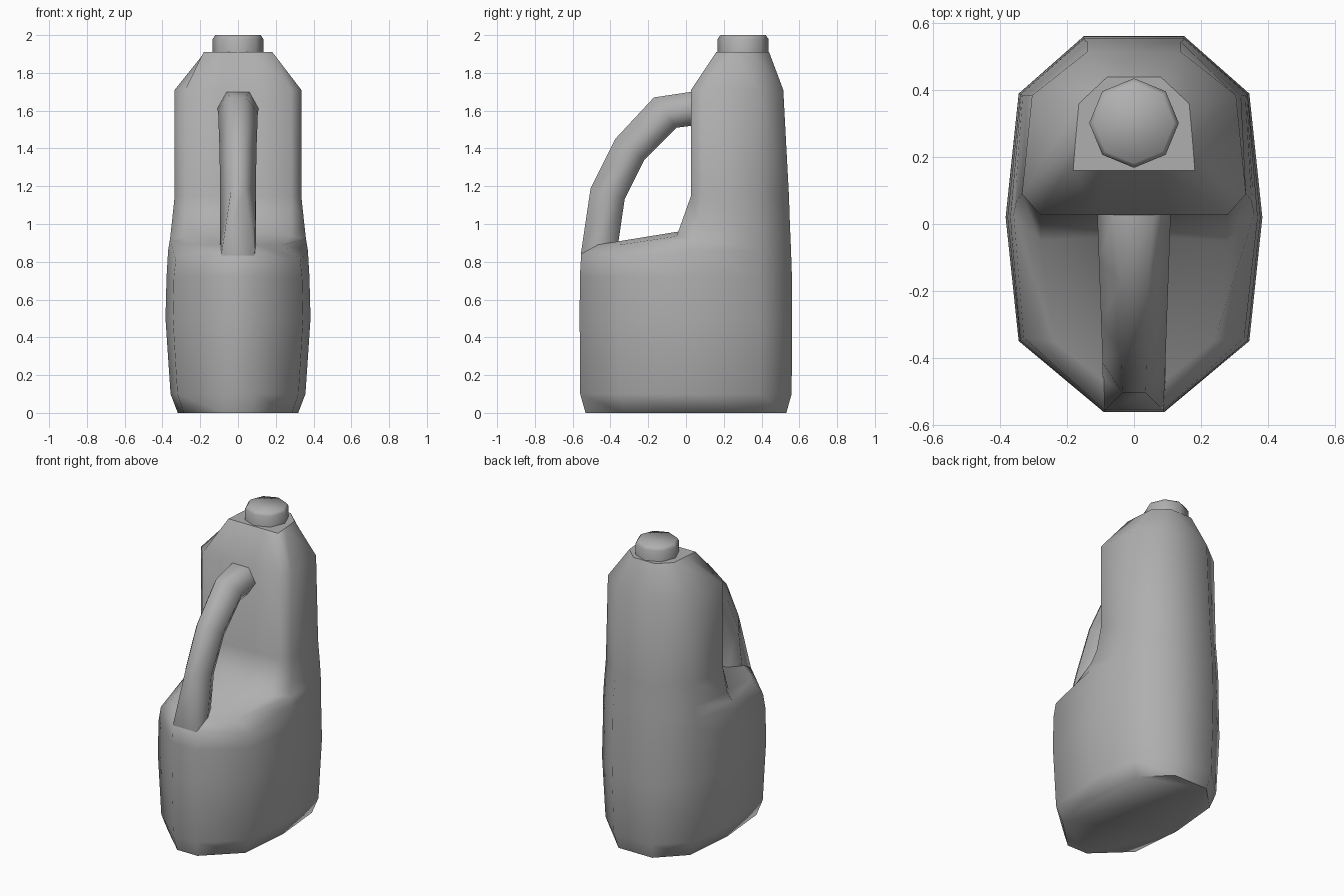
import bpy, bmesh, math

if "Cube" in bpy.data.objects:
    bpy.data.objects.remove(bpy.data.objects["Cube"])

# Mid grey plastic
grey = bpy.data.materials.new("grey_plastic")
grey.diffuse_color = (.43, .43, .43, 1)
grey.use_nodes = True
grey.node_tree.nodes["Principled BSDF"].inputs["Base Color"].default_value = grey.diffuse_color


def loft(name, rings, angle=50):
    """Skin a list of equal-length closed rings and cap both ends."""
    bm = bmesh.new()
    vs = [[bm.verts.new(p) for p in r] for r in rings]
    n = len(rings[0])
    for a, b in zip(vs, vs[1:]):
        for i in range(n):
            j = (i + 1) % n
            bm.faces.new((a[i], a[j], b[j], b[i]))
    bm.faces.new(vs[0])
    bm.faces.new(vs[-1])
    bmesh.ops.recalc_face_normals(bm, faces=bm.faces)
    me = bpy.data.meshes.new(name)
    bm.to_mesh(me)
    bm.free()
    me.materials.append(grey)
    ob = bpy.data.objects.new(name, me)
    bpy.context.collection.objects.link(ob)
    bpy.ops.object.select_all(action='DESELECT')
    ob.select_set(True)
    bpy.context.view_layer.objects.active = ob
    bpy.ops.object.shade_smooth_by_angle(angle=math.radians(angle))
    return ob


def mirror_ring(half):
    return half + [(-x, y, z) for x, y, z in reversed(half)]


# Body: lower belly rings share one ten-sided footprint
foot = [(.15, .562), (.345, .39), (.384, .02), (.345, -.35), (.09, -.563)]
body = []
for z, sx, sy in [(0, .83, .945), (.1, .93, .995), (.5, 1, 1), (.72, .985, .998)]:
    body.append([(x * sx, y * sy, z) for x, y in foot])

# Shoulder rings step back under the handle
body.append([(.15, .556, .86), (.34, .388, .86), (.37, .02, .86), (.33, -.34, .81), (.09, -.555, .84)])
body.append([(.15, .553, .93), (.337, .387, .93), (.36, .03, .92), (.24, -.35, .89), (.09, -.47, .89)])
body.append([(.148, .55, 1.0), (.333, .386, 1.0), (.352, .07, .99), (.28, -.05, .935), (.1, -.04, .96)])

# Upper body and neck platform
for z, back in [(1.15, .545), (1.71, .515)]:
    body.append([(.14, back, z), (.32 if z < 1.5 else .305, .385, z),
                 (.335, .09, z), (.28, .027, z), (.1, .027, z)])
body.append([(.08, .44, 1.91), (.165, .36, 1.91), (.175, .25, 1.91), (.182, .16, 1.91), (.08, .16, 1.91)])
bottle = loft("bottle_body", [mirror_ring(r) for r in body], 70).data

# Keep a crisp edge around the neck platform
for e in bottle.edges:
    if all(bottle.vertices[v].co.z > 1.9 for v in e.vertices):
        e.use_edge_sharp = True

# Handle: six-sided section between an outer and an inner side profile
outer = [(-.53, .74), (-.557, .84), (-.505, 1.19), (-.375, 1.45), (-.17, 1.67), (.03, 1.70), (.1, 1.70)]
inner = [(-.36, .74), (-.36, .89), (-.325, 1.13), (-.22, 1.34), (-.05, 1.51), (.03, 1.52), (.1, 1.52)]
wide = [.095, .095, .094, .098, .105, .11, .11]
face = [.088, .088, .035, .038, .042, .06, .06]
handle = []
for (yo, zo), (yi, zi), w, f in zip(outer, inner, wide, face):
    handle.append(mirror_ring([(f, yo, zo), (w, (yo + yi) / 2, (zo + zi) / 2), (.05, yi, zi)]))
loft("handle", handle, 80)

# Screw cap
cap = [[(r * math.cos(i * math.pi / 4), .302 + r * math.sin(i * math.pi / 4), z) for i in range(8)]
       for z, r in [(1.89, .134), (1.98, .134), (2.0, .12)]]
loft("cap", cap, 60)
